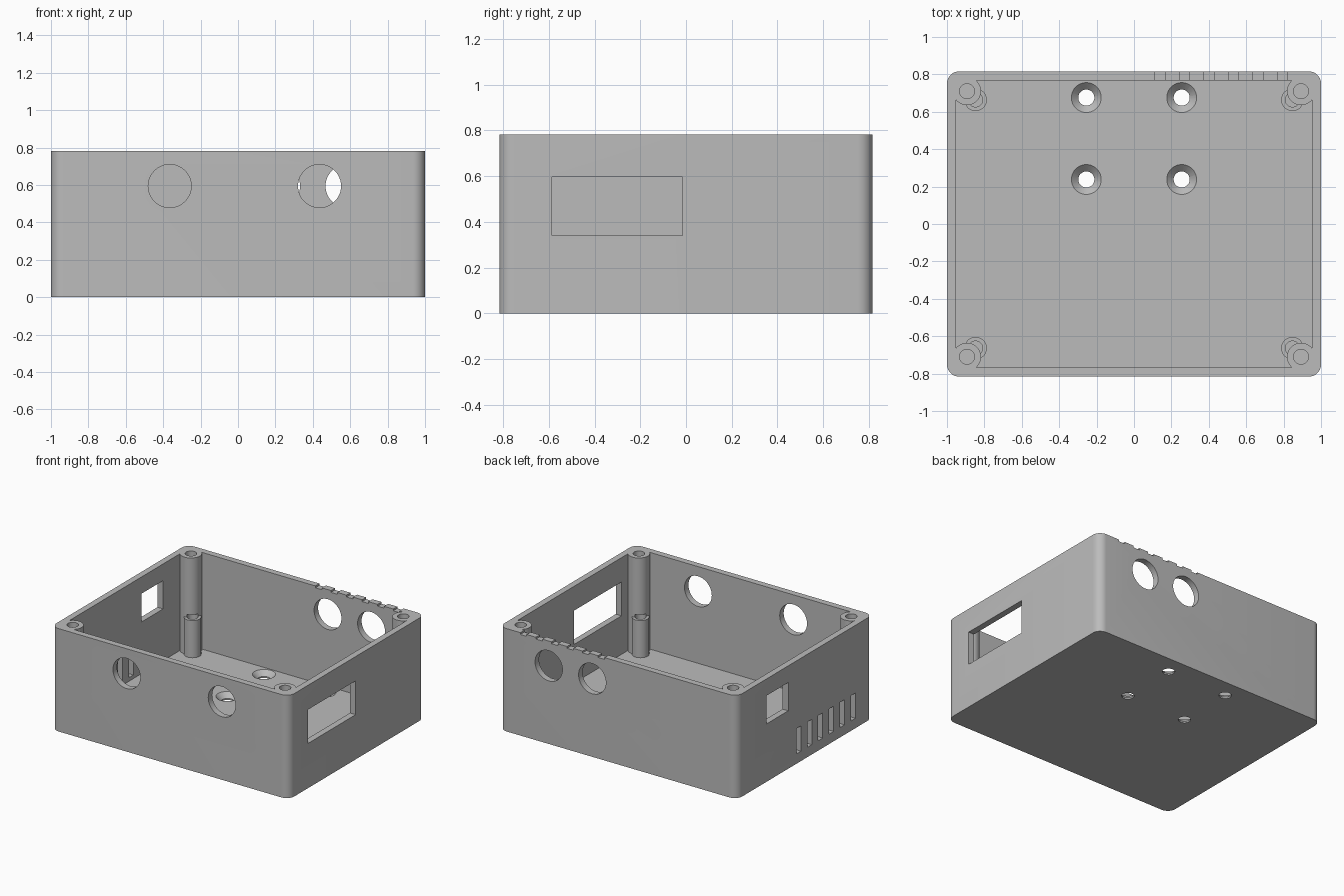
import bpy
import bmesh
import math
from mathutils import Matrix

cube = bpy.data.objects.get("Cube")
if cube:
    bpy.data.objects.remove(cube, do_unlink=True)

# Overall sizes
HX, HY, H = 1.0, 0.816, 0.782
WALL, FLOOR = 0.048, 0.047
CORNERS = [(sx, sy) for sx in (-1, 1) for sy in (-1, 1)]

grey = bpy.data.materials.new("plain grey")
grey.use_nodes = True
COLOUR = (0.5, 0.5, 0.5, 1)
grey.diffuse_color = COLOUR
grey.node_tree.nodes["Principled BSDF"].inputs["Base Color"].default_value = COLOUR


def finish(name, bm):
    mesh = bpy.data.meshes.new(name)
    bmesh.ops.recalc_face_normals(bm, faces=bm.faces)
    bm.to_mesh(mesh)
    bm.free()
    mesh.materials.append(grey)
    ob = bpy.data.objects.new(name, mesh)
    bpy.context.collection.objects.link(ob)
    return ob


def rounded_block(name, hx, hy, r, z0, z1, steps=8):
    """Upright prism with rounded vertical corners."""
    bm = bmesh.new()
    ring = []
    for k, (sx, sy) in enumerate([(1, 1), (-1, 1), (-1, -1), (1, -1)]):
        for i in range(steps + 1):
            a = math.pi / 2 * (k + i / steps)
            ring.append(bm.verts.new((sx * (hx - r) + r * math.cos(a),
                                      sy * (hy - r) + r * math.sin(a), z0)))
    face = bm.faces.new(ring)
    top = bmesh.ops.extrude_face_region(bm, geom=[face])["geom"]
    bmesh.ops.translate(bm, vec=(0, 0, z1 - z0),
                        verts=[v for v in top if isinstance(v, bmesh.types.BMVert)])
    return finish(name, bm)


def add_box(bm, x, y, z):
    """Box given by a (low, high) pair on each axis."""
    size = [b - a for a, b in (x, y, z)]
    mid = [(a + b) / 2 for a, b in (x, y, z)]
    bmesh.ops.create_cube(bm, size=1, matrix=Matrix.Translation(mid) @ Matrix.Diagonal((*size, 1)))


def add_rod(bm, x, y, z0, z1, r0, r1=None):
    """Upright cylinder or cone."""
    bmesh.ops.create_cone(bm, cap_ends=True, segments=40, radius1=r0,
                          radius2=r0 if r1 is None else r1, depth=z1 - z0,
                          matrix=Matrix.Translation((x, y, (z0 + z1) / 2)))


def combine(target, cutter, operation):
    mod = target.modifiers.new(cutter.name, "BOOLEAN")
    mod.object, mod.operation, mod.solver = cutter, operation, "EXACT"
    bpy.context.view_layer.objects.active = target
    bpy.ops.object.modifier_apply(modifier=mod.name)
    bpy.data.objects.remove(cutter, do_unlink=True)


# Open box
case = rounded_block("enclosure_box", HX, HY, 0.065, 0, H)
combine(case, rounded_block("cavity", HX - WALL, HY - WALL, 0.03, FLOOR, H + 0.1), "DIFFERENCE")

# Corner screw posts: a tall one for the lid, a short one for the board
for name, px, py, r, top in (("tall_posts", 0.893, 0.71, 0.075, H),
                             ("short_posts", 0.847, 0.664, 0.06, 0.33)):
    bm = bmesh.new()
    for sx, sy in CORNERS:
        add_rod(bm, sx * px, sy * py, 0.02, top, r)
    combine(case, finish(name, bm), "UNION")

# Screw holes in the posts
for name, px, py, top, depth in (("lid_screws", 0.893, 0.71, H, 0.25),
                                 ("board_screws", 0.847, 0.664, 0.33, 0.15)):
    bm = bmesh.new()
    for sx, sy in CORNERS:
        if name == "lid_screws":
            add_rod(bm, sx * px, sy * py, top - depth, top + 0.05, 0.04)
        else:
            add_rod(bm, sx * px, sy * py, top - depth, top + 0.02, 0.038)
    combine(case, finish(name, bm), "DIFFERENCE")

# Countersunk mounting holes in the floor
for name, z0, z1, r0, r1 in (("floor_holes", -0.05, 0.1, 0.043, 0.043),
                             ("countersinks", 0.01, FLOOR + 0.004, 0.042, 0.084)):
    bm = bmesh.new()
    for x in (-0.255, 0.255):
        for y in (0.238, 0.676):
            add_rod(bm, x, y, z0, z1, r0, r1)
    combine(case, finish(name, bm), "DIFFERENCE")

# Round cable holes, front and back
bm = bmesh.new()
for x, y in ((-0.365, -HY), (0.436, -HY), (0.217, HY), (0.583, HY)):
    bmesh.ops.create_cone(bm, cap_ends=True, segments=48, radius1=0.115, radius2=0.115,
                          depth=0.2, matrix=Matrix.Translation((x, y, 0.594))
                          @ Matrix.Rotation(math.pi / 2, 4, "X"))
combine(case, finish("cable_holes", bm), "DIFFERENCE")

# Side windows, left-hand vents and rim notches
bm = bmesh.new()
add_box(bm, (0.9, 1.1), (-0.585, -0.015), (0.34, 0.597))
add_box(bm, (-1.1, -0.9), (0.2, 0.46), (0.44, 0.655))
for i in range(6):
    y = 0.075 - 0.131 * i
    add_box(bm, (-1.1, -0.9), (y - 0.027, y + 0.027), (0.075, 0.267))
    x = 0.14 + 0.131 * i
    add_box(bm, (x - 0.027, x + 0.027), (0.74, 0.9), (H - 0.014, H + 0.1))
combine(case, finish("windows_and_vents", bm), "DIFFERENCE")

# Smooth the curves, keep the edges crisp
bpy.ops.object.select_all(action="DESELECT")
case.select_set(True)
bpy.context.view_layer.objects.active = case
bpy.ops.object.shade_smooth_by_angle(angle=math.radians(30))
